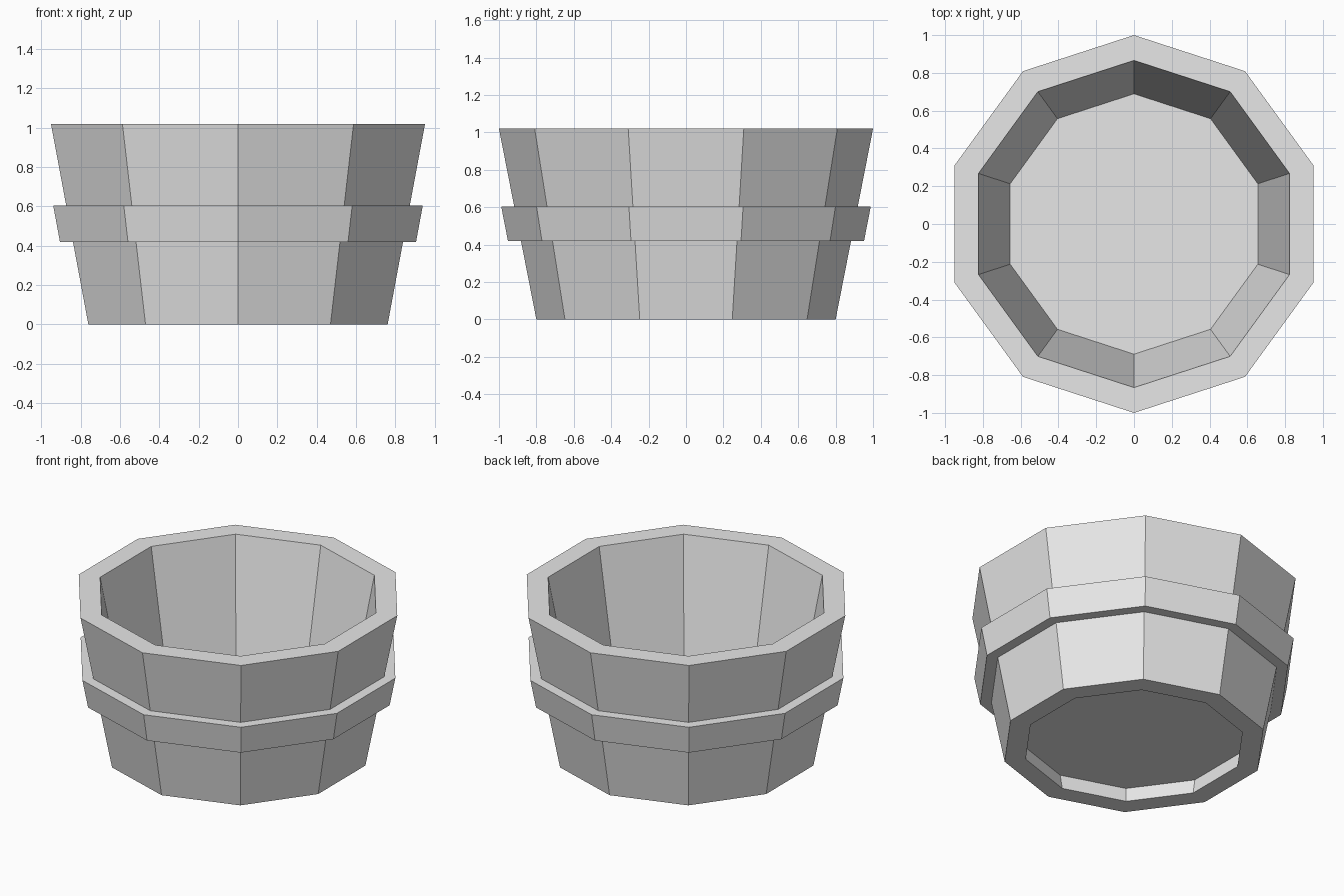
import bpy
import bmesh
from math import cos, sin, pi

SIDES = 10

# Remove the default object
cube = bpy.data.objects.get("Cube")
if cube:
    bpy.data.objects.remove(cube, do_unlink=True)

# Single flat colour
grey = bpy.data.materials.new("light_grey")
grey.use_nodes = True
grey.diffuse_color = (0.8, 0.8, 0.8, 1)
grey.node_tree.nodes["Principled BSDF"].inputs["Base Color"].default_value = (0.8, 0.8, 0.8, 1)


def add_ring(bm, radius, z):
    """One ten-sided loop with a corner on the y axis."""
    angles = [pi / 2 + 2 * pi * i / SIDES for i in range(SIDES)]
    return [bm.verts.new((radius * cos(a), radius * sin(a), z)) for a in angles]


def finish(name, bm):
    mesh = bpy.data.meshes.new(name)
    bm.to_mesh(mesh)
    bm.free()
    mesh.materials.append(grey)
    obj = bpy.data.objects.new(name, mesh)
    bpy.context.collection.objects.link(obj)
    return obj


def lathe(name, profile):
    """Revolve a closed (radius, height) profile into a faceted ring."""
    bm = bmesh.new()
    rings = [add_ring(bm, r, z) for r, z in profile]
    for k, low in enumerate(rings):
        high = rings[(k + 1) % len(rings)]
        for i in range(SIDES):
            j = (i + 1) % SIDES
            bm.faces.new((low[i], low[j], high[j], high[i]))
    bmesh.ops.recalc_face_normals(bm, faces=bm.faces)
    return finish(name, bm)


# Flared wall of the tub, open at both ends
lathe("tub_wall", [(0.8, 0), (1.0, 1.02), (0.866, 1.02), (0.67, 0)])

# Raised hoop around the middle
lathe("hoop", [(0.952, 0.42), (0.988, 0.605), (0.9, 0.605), (0.87, 0.42)])

# Floor panel set above the bottom rim
floor = bmesh.new()
floor.faces.new(add_ring(floor, 0.69, 0.1))
finish("tub_floor", floor)
